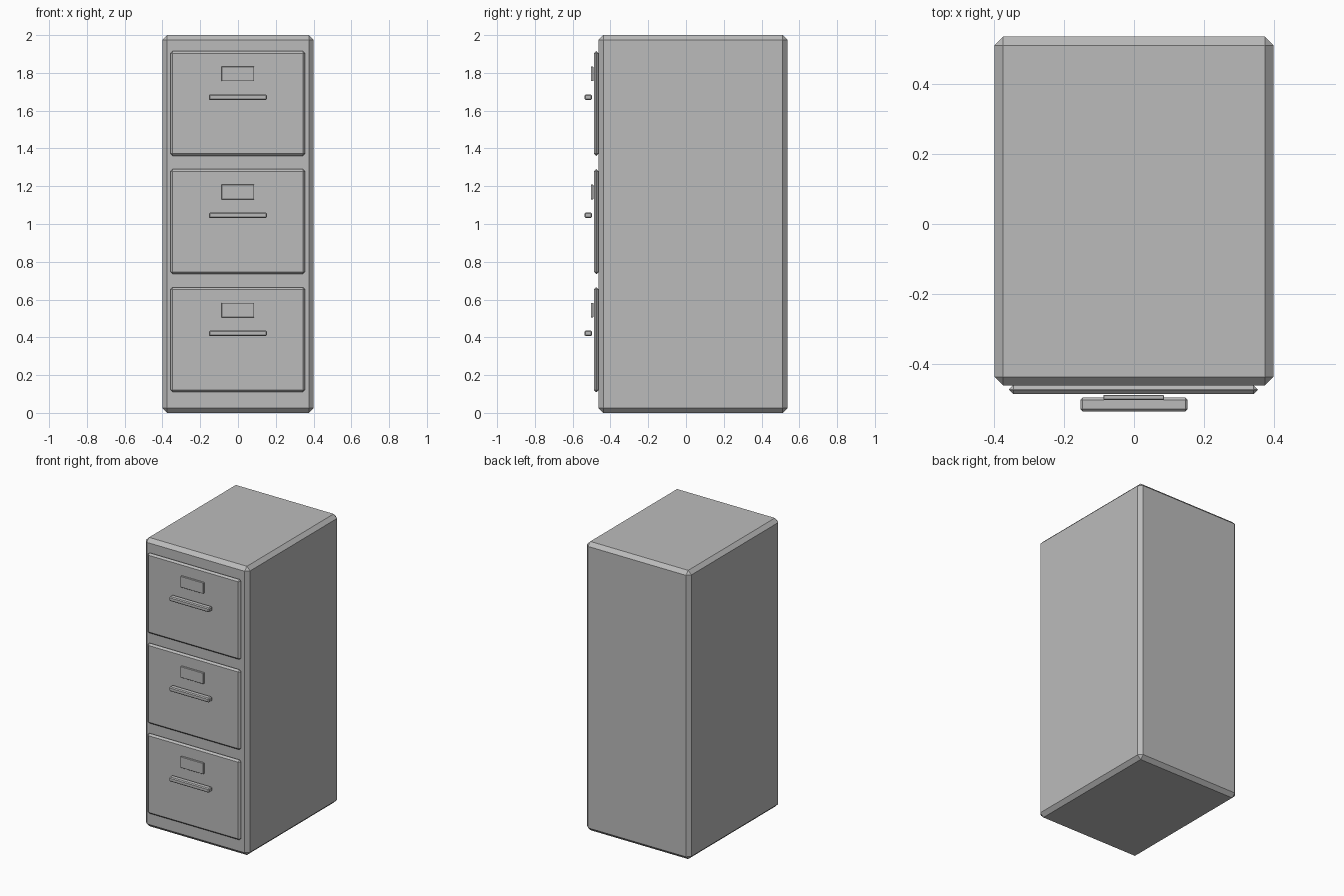
import bpy

old = bpy.data.objects.get("Cube")
if old:
    bpy.data.objects.remove(old, do_unlink=True)

# One painted-metal colour for the whole cabinet
grey = bpy.data.materials.new("grey metal")
grey.use_nodes = True
colour = (0.5, 0.5, 0.5, 1)
grey.diffuse_color = colour
grey.node_tree.nodes["Principled BSDF"].inputs["Base Color"].default_value = colour


def chamfered_box(name, x, y, z, chamfer):
    """Flat-shaded box spanning the given (min, max) ranges, with chamfered edges."""
    spans = (x, y, z)
    bpy.ops.mesh.primitive_cube_add(size=1, location=[(a + b) / 2 for a, b in spans])
    box = bpy.context.object
    box.name = name
    box.scale = [b - a for a, b in spans]
    bpy.ops.object.transform_apply(location=False, rotation=False, scale=True)
    box.data.materials.append(grey)
    bevel = box.modifiers.new("Chamfer", "BEVEL")
    bevel.width = chamfer
    bevel.segments = 1
    return box


# Cabinet body
chamfered_box("cabinet_body", (-0.4, 0.4), (-0.463, 0.537), (0, 2), 0.025)

# Three drawers, each with a label holder and a pull handle
for level, base in (("bottom", 0.11), ("middle", 0.735), ("top", 1.36)):
    chamfered_box(level + "_drawer_front", (-0.358, 0.355), (-0.488, -0.462),
                  (base, base + 0.555), 0.012)
    chamfered_box(level + "_label_holder", (-0.088, 0.086), (-0.504, -0.49),
                  (base + 0.396, base + 0.473), 0.002)
    chamfered_box(level + "_handle", (-0.154, 0.153), (-0.537, -0.498),
                  (base + 0.296, base + 0.326), 0.006)
